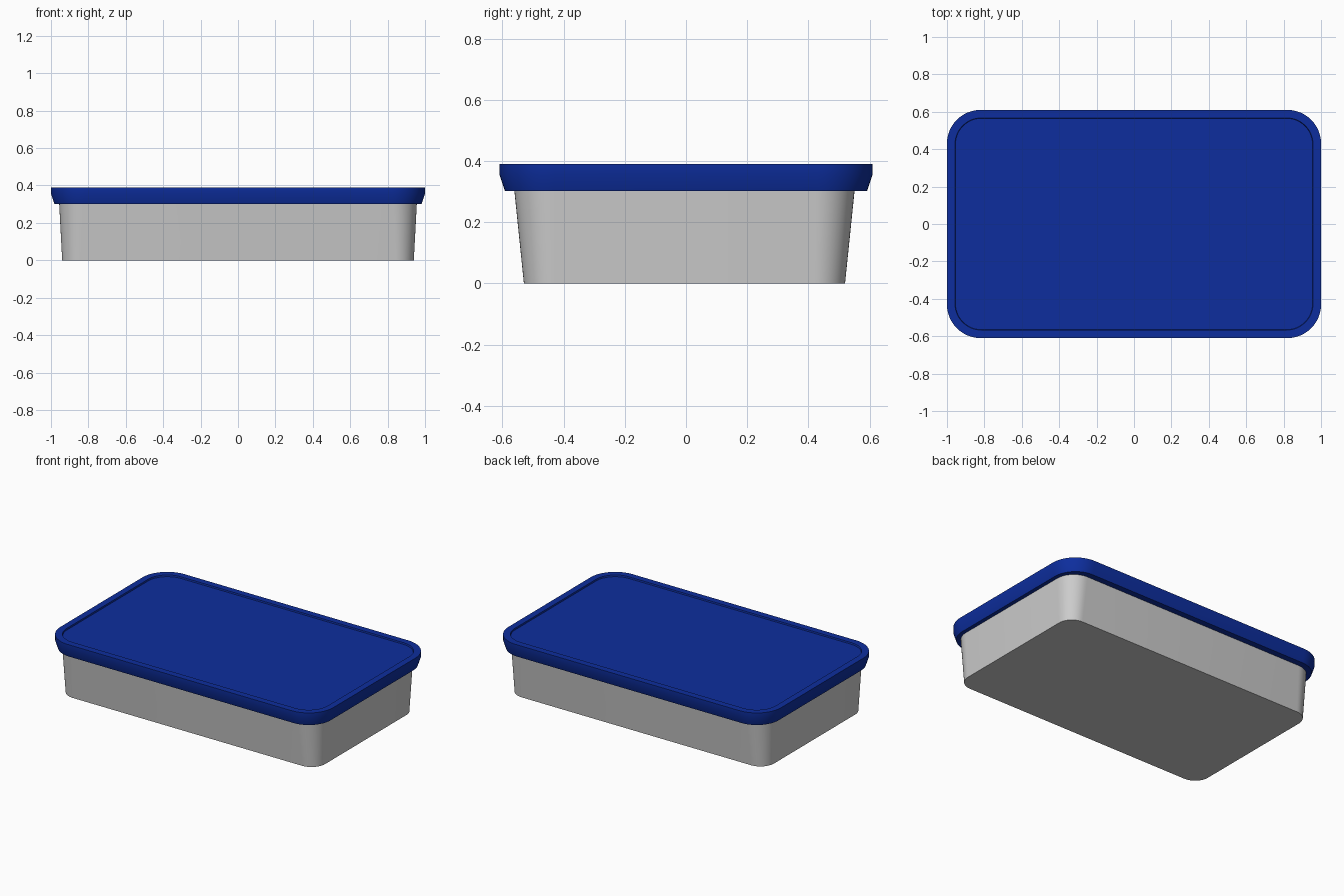
import bpy
import bmesh
from math import cos, sin, pi, radians

cube = bpy.data.objects.get("Cube")
if cube:
    bpy.data.objects.remove(cube, do_unlink=True)


def make_material(name, rgb):
    mat = bpy.data.materials.new(name)
    mat.use_nodes = True
    mat.diffuse_color = (*rgb, 1)
    mat.node_tree.nodes["Principled BSDF"].inputs["Base Color"].default_value = (*rgb, 1)
    return mat


def rounded_loop(bm, half_x, half_y, radius, z, y_shift=0, steps=12):
    """Ring of vertices round a rectangle with rounded corners."""
    ring = []
    for corner, (sx, sy) in enumerate([(1, 1), (-1, 1), (-1, -1), (1, -1)]):
        for i in range(steps + 1):
            a = (corner + i / steps) * pi / 2
            x = sx * (half_x - radius) + radius * cos(a)
            y = sy * (half_y - radius) + radius * sin(a)
            ring.append(bm.verts.new((x, y + y_shift, z)))
    return ring


def stacked_solid(name, sections, mat, y_shift=0):
    """Closed solid skinned through rounded sections from bottom to top."""
    bm = bmesh.new()
    rings = [rounded_loop(bm, *s, y_shift=y_shift) for s in sections]
    for low, high in zip(rings, rings[1:]):
        n = len(low)
        for i in range(n):
            j = (i + 1) % n
            bm.faces.new((low[i], low[j], high[j], high[i]))
    bm.faces.new(rings[0][::-1])
    bm.faces.new(rings[-1])
    mesh = bpy.data.meshes.new(name)
    bm.to_mesh(mesh)
    bm.free()
    mesh.materials.append(mat)
    obj = bpy.data.objects.new(name, mesh)
    bpy.context.collection.objects.link(obj)
    bpy.ops.object.select_all(action="DESELECT")
    obj.select_set(True)
    bpy.context.view_layer.objects.active = obj
    bpy.ops.object.shade_smooth_by_angle(angle=radians(30))
    return obj


grey = make_material("light grey plastic", (0.6, 0.6, 0.6))
blue = make_material("deep blue plastic", (0.004, 0.027, 0.34))

# Tapered tub: half width, half depth, corner radius, height
stacked_solid("container_base", [
    (0.94, 0.525, 0.10, 0),
    (0.957, 0.558, 0.13, 0.32),
], grey, y_shift=-0.005)

# Lid: flared skirt, upright edge, narrow rim and shallow sunken panel
stacked_solid("lid", [
    (0.982, 0.592, 0.16, 0.302),
    (1.0, 0.61, 0.18, 0.355),
    (1.0, 0.61, 0.18, 0.39),
    (0.957, 0.567, 0.14, 0.39),
    (0.955, 0.565, 0.14, 0.38),
], blue)
